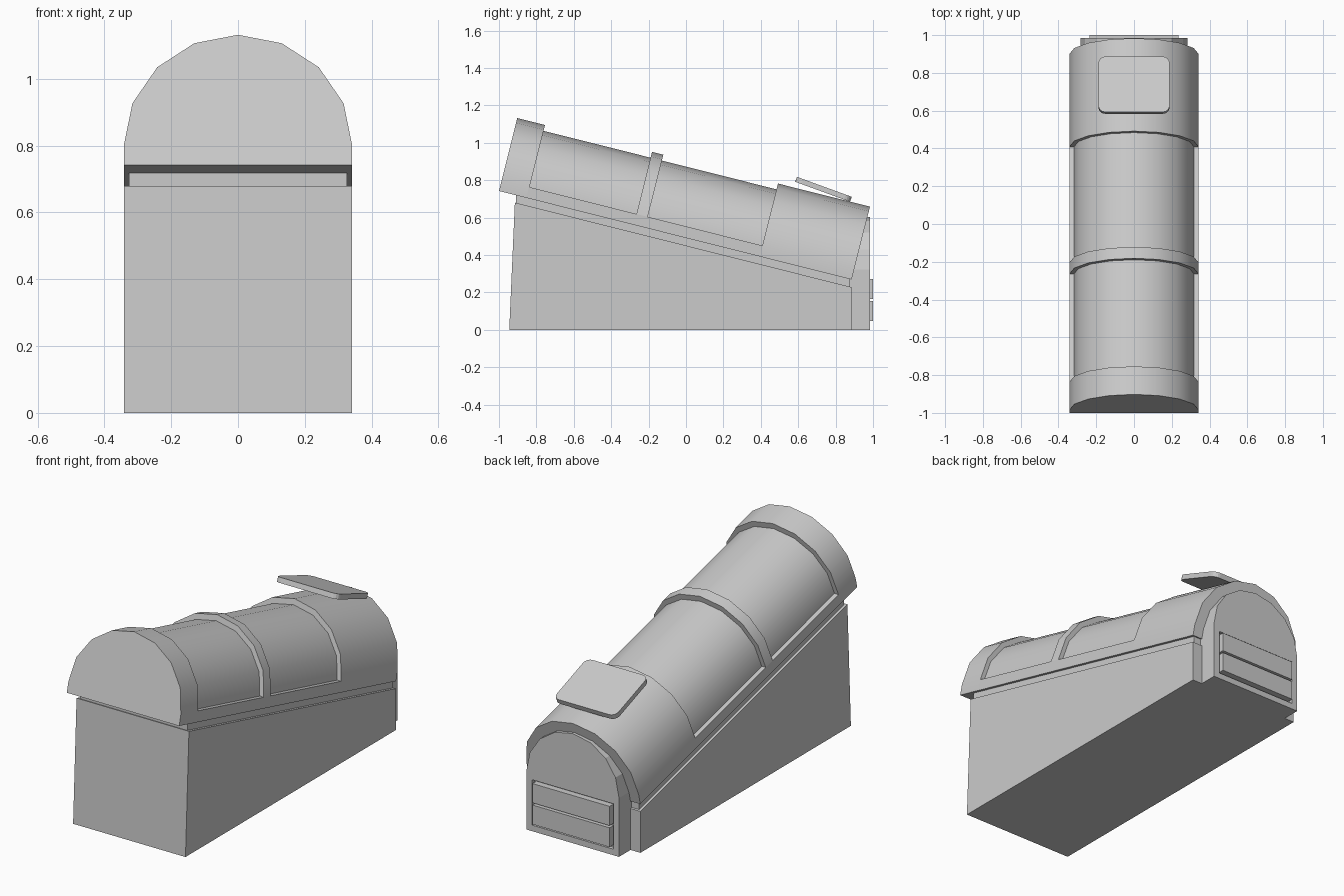
import bpy, bmesh
from math import sin, cos, pi, radians
from mathutils import Matrix

if "Cube" in bpy.data.objects:
    bpy.data.objects.remove(bpy.data.objects["Cube"])

TILT = radians(-14.1)
BARREL = Matrix.Translation((0, -1.0, 0.742)) @ Matrix.Rotation(TILT, 4, 'X')


def prism(name, pts, a, b, axis, matrix=None, smooth=False):
    """Extrude a 2D profile from a to b along the given axis."""
    place = {'X': lambda u, v, t: (t, u, v),
             'Y': lambda u, v, t: (u, t, v),
             'Z': lambda u, v, t: (u, v, t)}[axis]
    bm = bmesh.new()
    lo = [bm.verts.new(place(u, v, a)) for u, v in pts]
    hi = [bm.verts.new(place(u, v, b)) for u, v in pts]
    bm.faces.new(lo)
    bm.faces.new(hi)
    n = len(pts)
    for i in range(n):
        j = (i + 1) % n
        bm.faces.new((lo[i], lo[j], hi[j], hi[i]))
    bmesh.ops.recalc_face_normals(bm, faces=bm.faces)
    mesh = bpy.data.meshes.new(name)
    bm.to_mesh(mesh)
    bm.free()
    ob = bpy.data.objects.new(name, mesh)
    bpy.context.collection.objects.link(ob)
    if matrix:
        ob.matrix_world = matrix
    if smooth:
        bpy.ops.object.select_all(action='DESELECT')
        ob.select_set(True)
        bpy.context.view_layer.objects.active = ob
        bpy.ops.object.shade_smooth_by_angle(angle=radians(35))
    return ob


def arch(rx, rz, cz, bottom, n=8):
    """Half-round profile standing on straight sides."""
    pts = [(rx * cos(pi * i / n), cz + rz * sin(pi * i / n)) for i in range(n + 1)]
    return pts + [(-rx, bottom), (rx, bottom)]


def rect(u0, u1, v0, v1):
    return [(u0, v0), (u1, v0), (u1, v1), (u0, v1)]


def rounded_rect(hx, hy, r, n=4):
    pts = []
    for k, (sx, sy) in enumerate([(1, 1), (-1, 1), (-1, -1), (1, -1)]):
        for i in range(n + 1):
            t = pi / 2 * (k + i / n)
            pts.append((sx * (hx - r) + r * cos(t), sy * (hy - r) + r * sin(t)))
    return pts


# Wedge base
prism("base", [(-0.945, 0), (0.885, 0), (0.885, 0.228), (-0.915, 0.68)],
      -0.342, 0.342, 'X')

# Narrow gap rail between base and barrel
prism("gap_rail", [(-0.908, 0.66), (0.875, 0.21), (0.875, 0.285), (-0.908, 0.735)],
      -0.327, 0.327, 'X')

# Barrel: lower strip, recessed tube and raised bands
LENGTH = 1.944
prism("barrel_strip", rect(-0.342, 0.342, 0, 0.06), 0.15, 1.44, 'Y', BARREL)
prism("barrel_tube", arch(0.318, 0.31, 0.06, 0.05), 0.1, 1.5, 'Y', BARREL, True)
for name, s0, s1, low in [("front_band", 0, 0.153, 0),
                          ("middle_band", 0.743, 0.805, 0.06),
                          ("rear_band", 1.437, LENGTH, 0)]:
    profile = arch(0.342, 0.342, 0.06, low)
    if low == 0.06:
        profile = profile[:-2]
    prism(name, profile, s0, s1, 'Y', BARREL, True)

# Rear arched end plate with a recessed vent
plate = prism("end_plate", arch(0.282, 0.28, 0.323, 0), 0.8, 0.985, 'Y')
cutter = prism("vent_cutter", rect(-0.247, 0.247, 0.033, 0.283), 0.965, 1.05, 'Y')
cutter.hide_render = True
cutter.hide_viewport = True
cut = plate.modifiers.new("vent_recess", 'BOOLEAN')
cut.operation = 'DIFFERENCE'
cut.object = cutter

# Vent slats
for i, z in enumerate((0.047, 0.165)):
    prism(f"vent_slat_{i + 1}", rect(-0.235, 0.235, z, z + 0.106), 0.96, 1.0, 'Y')

# Raised hatch lid
LID = Matrix.Translation((0, 0.735, 0.751)) @ Matrix.Rotation(radians(-20), 4, 'X')
prism("hatch_lid", rounded_rect(0.188, 0.156, 0.035), -0.014, 0.014, 'Z', LID)
